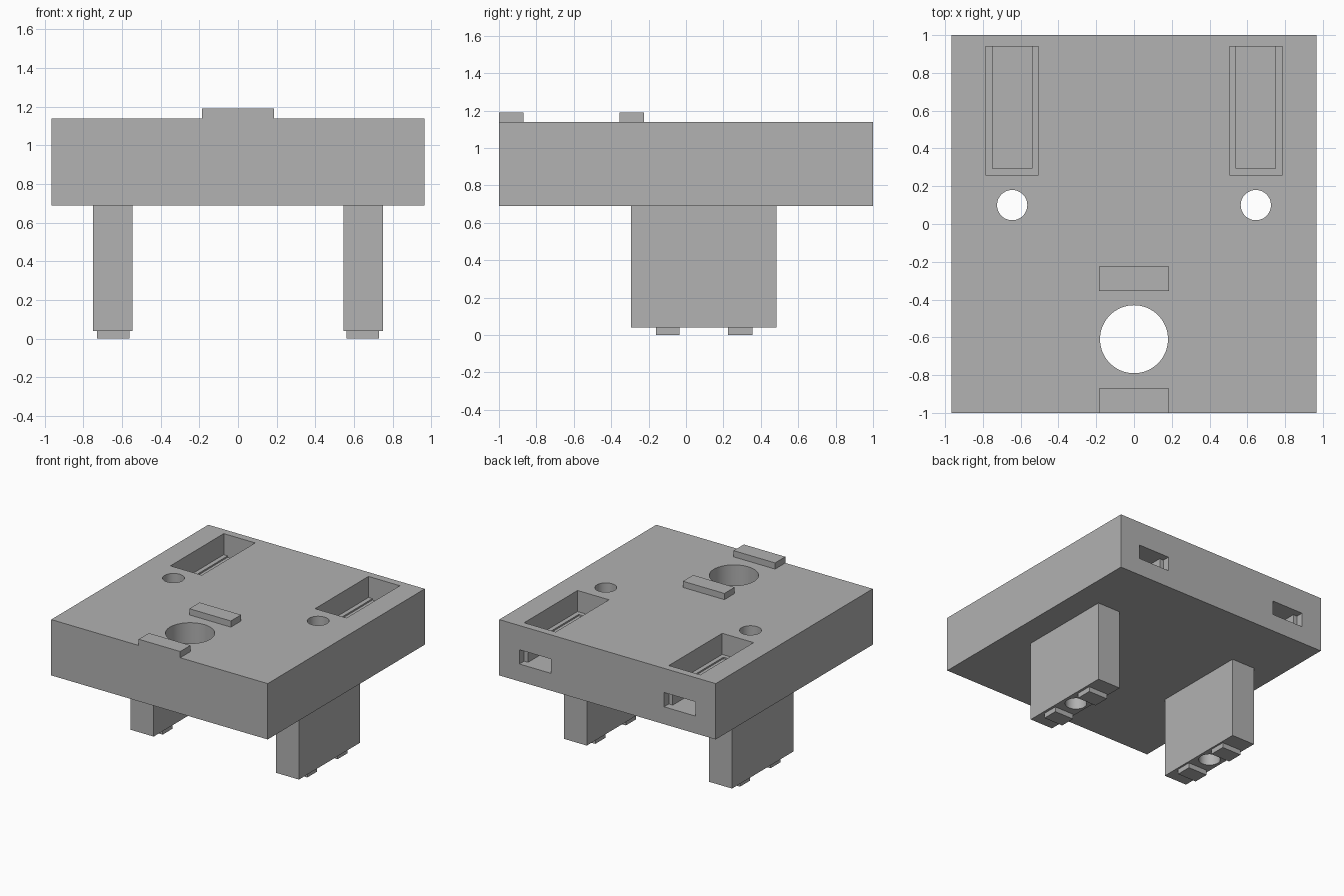
import bpy
import math

cube = bpy.data.objects.get("Cube")
if cube:
    bpy.data.objects.remove(cube)

grey = bpy.data.materials.new("mid grey")
grey.use_nodes = True
colour = (0.445, 0.445, 0.445, 1)
grey.diffuse_color = colour
grey.node_tree.nodes["Principled BSDF"].inputs["Base Color"].default_value = colour


def box(name, x, y, z):
    """Box from its (low, high) limits along each axis."""
    bpy.ops.mesh.primitive_cube_add(size=1)
    ob = bpy.context.object
    ob.name = name
    limits = (x, y, z)
    for v in ob.data.vertices:
        v.co = [lo + (hi - lo) * (c + 0.5) for (lo, hi), c in zip(limits, v.co)]
    ob.data.materials.append(grey)
    return ob


def drill(name, x, y, radius):
    """Vertical round cutter through the full height."""
    bpy.ops.mesh.primitive_cylinder_add(vertices=64, radius=radius, depth=4, location=(x, y, 0.5))
    ob = bpy.context.object
    ob.name = name
    ob.data.materials.append(grey)
    return ob


def cut(target, cutter):
    """Subtract the cutter and discard it."""
    mod = target.modifiers.new("cut", "BOOLEAN")
    mod.operation = "DIFFERENCE"
    mod.solver = "EXACT"
    mod.object = cutter
    bpy.context.view_layer.objects.active = target
    bpy.ops.object.modifier_apply(modifier=mod.name)
    bpy.data.objects.remove(cutter)


def span(side, lo, hi):
    return tuple(sorted((side * lo, side * hi)))


def smooth(ob):
    bpy.ops.object.select_all(action="DESELECT")
    ob.select_set(True)
    bpy.context.view_layer.objects.active = ob
    bpy.ops.object.shade_smooth_by_angle(angle=math.radians(30))


# Thick main plate with its large round hole
plate = box("main_plate", (-0.965, 0.965), (-1, 1), (0.69, 1.14))
cut(plate, drill("large_hole", 0, -0.61, 0.18))

for side, label in ((1, "left"), (-1, "right")):
    outer = span(side, 0.505, 0.785)
    inner = span(side, 0.54, 0.75)

    # Stepped pocket in the top
    cut(plate, box("pocket", outer, (0.26, 0.94), (0.97, 1.3)))
    cut(plate, box("pocket_step", inner, (0.295, 0.94), (0.958, 1.2)))

    # Slot through the back wall and the channel behind it
    cut(plate, box("back_slot", outer, (0.94, 1.1), (0.83, 0.945)))
    cut(plate, box("channel", inner, (0.295, 1.05), (0.83, 0.945)))

    # Leg with a bolt hole running up through the plate
    leg = box(label + "_leg", span(side, 0.545, 0.75), (-0.295, 0.485), (0.04, 0.69))
    for part in (plate, leg):
        cut(part, drill("bolt_hole", side * 0.645, 0.1, 0.08))
    smooth(leg)

    # Two small pads under the leg
    for where, y in (("front", (-0.16, -0.035)), ("back", (0.225, 0.355))):
        box(f"{label}_{where}_foot_pad", span(side, 0.56, 0.73), y, (0, 0.04))

smooth(plate)

# Raised bars either side of the large hole
box("front_bar", (-0.185, 0.185), (-1, -0.87), (1.14, 1.19))
box("middle_bar", (-0.185, 0.185), (-0.355, -0.225), (1.14, 1.19))
